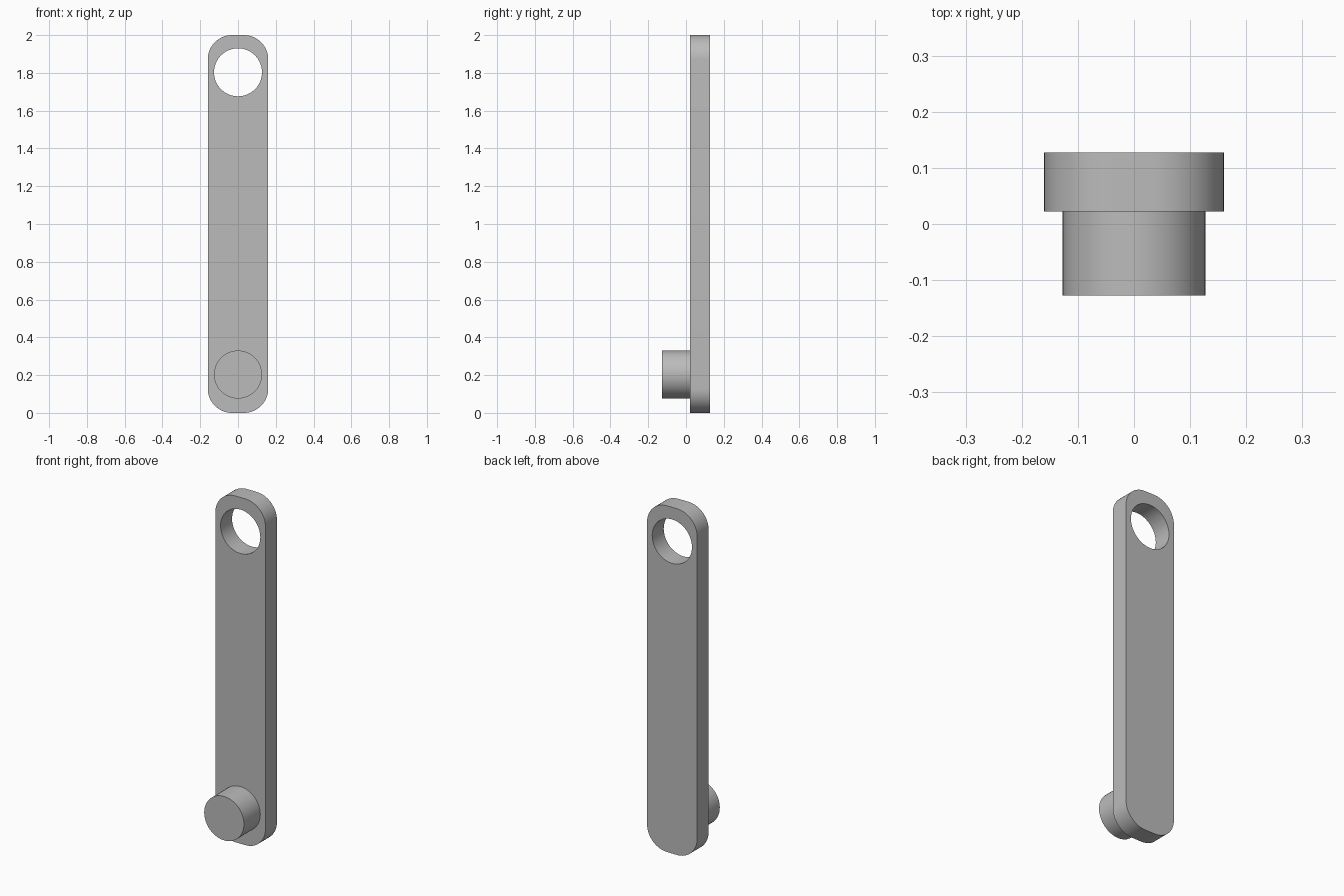
import bpy, bmesh
from math import cos, sin, pi, radians
from mathutils import Matrix, Vector

if "Cube" in bpy.data.objects:
    bpy.data.objects.remove(bpy.data.objects["Cube"])

HALF_W, HEIGHT, CORNER = 0.16, 2.0, 0.128
PLATE_FRONT, PLATE_BACK, PIN_FRONT = 0.022, 0.127, -0.127
HOLE_Z, PIN_Z, RADIUS = 1.803, 0.203, 0.127

grey = bpy.data.materials.new("plain grey")
grey.use_nodes = True
colour = (0.5, 0.5, 0.5, 1)
grey.diffuse_color = colour
grey.node_tree.nodes["Principled BSDF"].inputs["Base Color"].default_value = colour


def arc(cx, cz, r, start, sweep, steps):
    """Points on an arc in the XZ plane."""
    return [(cx + r * cos(start + sweep * i / steps), cz + r * sin(start + sweep * i / steps))
            for i in range(steps + 1)]


def extruded(name, loops, y0, y1):
    """Fill closed XZ loops (inner loops become holes) and extrude along Y."""
    bm = bmesh.new()
    edges = []
    for loop in loops:
        verts = [bm.verts.new((x, y0, z)) for x, z in loop]
        edges += [bm.edges.new((a, b)) for a, b in zip(verts, verts[1:] + verts[:1])]
    bmesh.ops.triangle_fill(bm, edges=edges, use_beauty=True, normal=Vector((0, -1, 0)))
    out = bmesh.ops.extrude_face_region(bm, geom=bm.faces[:], use_keep_orig=True)
    moved = [g for g in out["geom"] if isinstance(g, bmesh.types.BMVert)]
    bmesh.ops.translate(bm, verts=moved, vec=(0, y1 - y0, 0))
    bmesh.ops.recalc_face_normals(bm, faces=bm.faces[:])
    mesh = bpy.data.meshes.new(name)
    bm.to_mesh(mesh)
    bm.free()
    mesh.materials.append(grey)
    obj = bpy.data.objects.new(name, mesh)
    bpy.context.collection.objects.link(obj)
    bpy.ops.object.select_all(action="DESELECT")
    obj.select_set(True)
    bpy.context.view_layer.objects.active = obj
    bpy.ops.object.shade_smooth_by_angle(angle=radians(30))
    return obj


# Flat arm with rounded corners and a round hole near the top
dx, low, high = HALF_W - CORNER, CORNER, HEIGHT - CORNER
corners = [(dx, high), (-dx, high), (-dx, low), (dx, low)]
outline = [p for i, (cx, cz) in enumerate(corners)
           for p in arc(cx, cz, CORNER, i * pi / 2, pi / 2, 16)]
hole = arc(0, HOLE_Z, RADIUS, 0, 2 * pi, 64)[:-1]
extruded("arm_plate", [outline, hole], PLATE_FRONT, PLATE_BACK)

# Round pin standing out from the front near the bottom
pin = arc(0, PIN_Z, RADIUS, 0, 2 * pi, 64)[:-1]
extruded("pin", [pin], PIN_FRONT, PLATE_FRONT)
